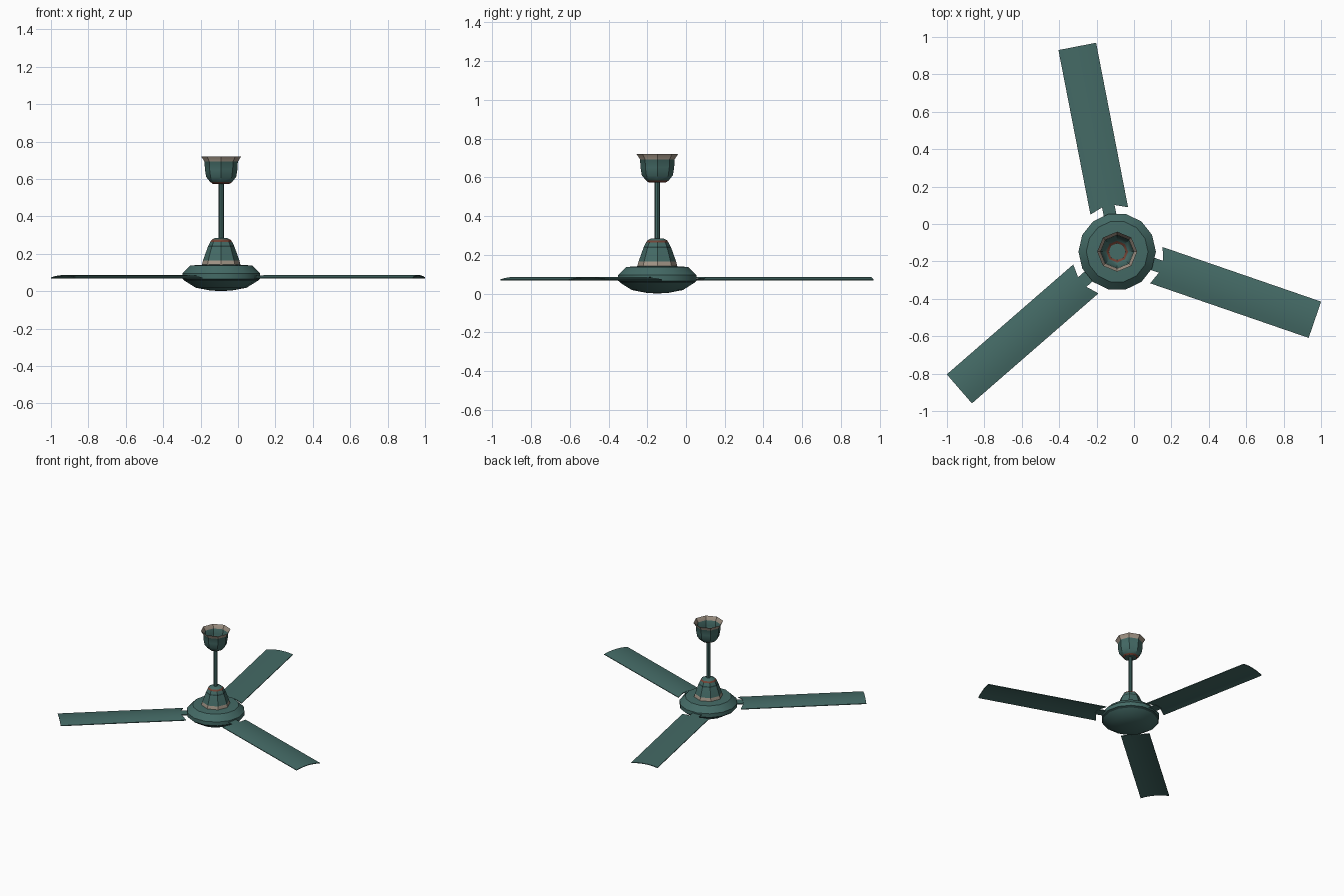
import bpy, bmesh, math
from mathutils import Matrix, Vector

if "Cube" in bpy.data.objects:
    bpy.data.objects.remove(bpy.data.objects["Cube"])

CX, CY = -0.09, -0.148          # fan axis


def mat(name, rgb):
    m = bpy.data.materials.new(name)
    m.diffuse_color = (*rgb, 1)
    m.use_nodes = True
    m.node_tree.nodes["Principled BSDF"].inputs["Base Color"].default_value = m.diffuse_color
    return m


TEAL, DARK, CREAM, RUST = 0, 1, 2, 3
MATS = [mat("teal paint", (0.058, 0.145, 0.132)), mat("dark teal", (0.022, 0.055, 0.052)),
        mat("warm cream", (0.36, 0.30, 0.24)), mat("rust red", (0.17, 0.055, 0.035))]


def finish(name, bm, angle=35, fix=True):
    if fix:
        bmesh.ops.recalc_face_normals(bm, faces=bm.faces)
    me = bpy.data.meshes.new(name)
    bm.to_mesh(me)
    bm.free()
    for m in MATS:
        me.materials.append(m)
    ob = bpy.data.objects.new(name, me)
    bpy.context.collection.objects.link(ob)
    ob.location = (CX, CY, 0)
    bpy.ops.object.select_all(action='DESELECT')
    ob.select_set(True)
    bpy.context.view_layer.objects.active = ob
    bpy.ops.object.shade_smooth_by_angle(angle=math.radians(angle))
    return ob


def lathe(name, profile, sides, phase=0.0):
    """Turn (radius, z, material of the band above) points, listed bottom to top."""
    bm = bmesh.new()
    rings = []
    for r, z, _ in profile:
        if r == 0:
            rings.append([bm.verts.new((0, 0, z))] * sides)
        else:
            rings.append([bm.verts.new((r * math.cos(phase + math.tau * i / sides),
                                        r * math.sin(phase + math.tau * i / sides), z))
                          for i in range(sides)])
    for (a, b, p) in zip(rings, rings[1:], profile):
        for i in range(sides):
            j = (i + 1) % sides
            vs = list(dict.fromkeys((a[i], a[j], b[j], b[i])))
            bm.faces.new(vs).material_index = p[2]
    return finish(name, bm, fix=False)


# Motor housing: flattened disc
lathe("motor_housing", [(0, 0.0, TEAL), (0.06, 0.004, TEAL), (0.135, 0.018, TEAL),
                        (0.195, 0.055, DARK), (0.207, 0.066, TEAL), (0.207, 0.095, TEAL),
                        (0.165, 0.137, TEAL), (0.09, 0.142, TEAL), (0, 0.142, TEAL)], 14)

# Lower cover: tapered cup with cream foot and rust band
lathe("lower_cover", [(0.104, 0.138, CREAM), (0.097, 0.165, TEAL), (0.072, 0.235, DARK),
                      (0.068, 0.244, TEAL), (0.058, 0.264, RUST), (0.050, 0.275, TEAL),
                      (0.030, 0.285, TEAL), (0, 0.285, TEAL)], 8)

# Down rod
lathe("down_rod", [(0.014, 0.26, TEAL), (0.014, 0.60, TEAL)], 8)

# Ceiling canopy: open cup with cream flared rim
lathe("ceiling_canopy", [(0, 0.574, TEAL), (0.045, 0.574, RUST), (0.058, 0.583, TEAL),
                         (0.080, 0.610, TEAL), (0.087, 0.650, TEAL), (0.089, 0.692, CREAM),
                         (0.107, 0.720, CREAM)], 8)


def camber(t):
    """Height of the arched blade at sideways offset t."""
    return 0.086 - 0.012 * (t / 0.1) ** 2


def blade(name, angle):
    rot = Matrix.Rotation(math.radians(angle), 3, 'Z')
    cols = [(-0.1025, 0.222), (-0.07, 0.234), (-0.035, 0.247), (0.0, 0.247),
            (0.035, 0.247), (0.07, 0.234), (0.1025, 0.222)]
    bm = bmesh.new()
    layers = []
    for dz in (0.0, -0.005):
        layers.append([[bm.verts.new(rot @ Vector((r, t, camber(t) + dz)))
                        for r in (r0, 1.118)] for t, r0 in cols])
    top, bot = layers
    n = len(cols)
    for i in range(n - 1):
        bm.faces.new((top[i][0], top[i][1], top[i + 1][1], top[i + 1][0]))
        bm.faces.new((bot[i][0], bot[i + 1][0], bot[i + 1][1], bot[i][1]))
        for e in (0, 1):
            bm.faces.new((top[i][e], top[i + 1][e], bot[i + 1][e], bot[i][e]))
    for i in (0, n - 1):
        bm.faces.new((top[i][0], top[i][1], bot[i][1], bot[i][0]))
    finish(name, bm)


def arm(name, angle):
    bm = bmesh.new()
    m = (Matrix.Rotation(math.radians(angle), 4, 'Z') @ Matrix.Translation((0.215, 0, 0.081))
         @ Matrix.Diagonal((0.09, 0.068, 0.007, 1)))
    bmesh.ops.create_cube(bm, size=1, matrix=m)
    finish(name, bm)


# Three blades on short arms
for k, a in enumerate((101, -19, 221), 1):
    blade(f"blade_{k}", a)
    arm(f"blade_arm_{k}", a)
